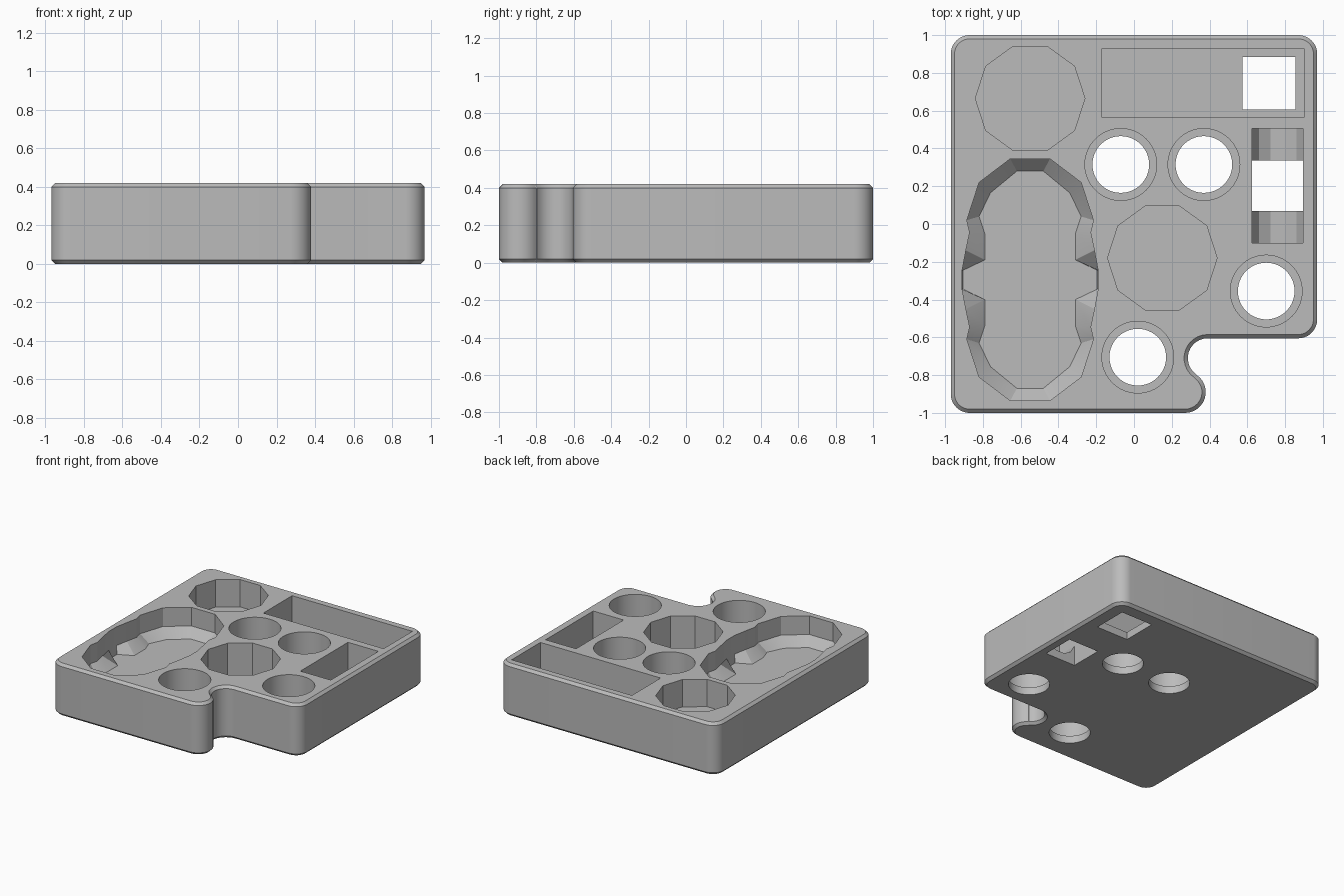
import bpy
import bmesh
from math import cos, sin, radians

if "Cube" in bpy.data.objects:
    bpy.data.objects.remove(bpy.data.objects["Cube"], do_unlink=True)

HEIGHT = 0.42
ABOVE = 0.5      # cutters reach past the top face
BELOW = -0.1     # and past the bottom face
FLOOR = 0.06
SHALLOW = 0.2

grey = bpy.data.materials.new("plain_grey")
grey.use_nodes = True
grey.diffuse_color = (0.5, 0.5, 0.5, 1)
grey.node_tree.nodes["Principled BSDF"].inputs["Base Color"].default_value = (0.5, 0.5, 0.5, 1)


def loft(name, rings):
    """Closed solid through rings of 3D points with equal counts."""
    bm = bmesh.new()
    loops = [[bm.verts.new(p) for p in ring] for ring in rings]
    n = len(loops[0])
    for lower, upper in zip(loops, loops[1:]):
        for i in range(n):
            j = (i + 1) % n
            bm.faces.new((lower[i], lower[j], upper[j], upper[i]))
    bm.faces.new(loops[0][::-1])
    bm.faces.new(loops[-1])
    bmesh.ops.recalc_face_normals(bm, faces=bm.faces)
    mesh = bpy.data.meshes.new(name)
    bm.to_mesh(mesh)
    bm.free()
    obj = bpy.data.objects.new(name, mesh)
    bpy.context.collection.objects.link(obj)
    return obj


def at_height(points, z):
    return [(x, y, z) for x, y in points]


def prism(name, points, low, high=ABOVE):
    return loft(name, [at_height(points, low), at_height(points, high)])


def polygon(x, y, radius, sides):
    step = 360 / sides
    return [(x + radius * cos(radians(i * step)), y + radius * sin(radians(i * step)))
            for i in range(sides)]


def box(x0, x1, y0, y1):
    return [(x0, y0), (x1, y0), (x1, y1), (x0, y1)]


# Tray outline: rounded corners, with a curved notch at the front
def outline(inset):
    arcs = [(-0.87, -0.9, 0.1, 180, 270),
            (0.27, -0.89, 0.11, 270, 416),
            (0.39, -0.71, -0.105, 236, 90),
            (0.87, -0.505, 0.1, 270, 360),
            (0.87, 0.9, 0.1, 0, 90),
            (-0.87, 0.9, 0.1, 90, 180)]
    points = []
    for x, y, r, start, end in arcs:
        radius = abs(r - inset)
        for i in range(13):
            a = radians(start + (end - start) * i / 12)
            points.append((x + radius * cos(a), y + radius * sin(a)))
    return points


# Chamfered tray body
CH = 0.02
tray = loft("tray", [at_height(outline(CH), 0), at_height(outline(0), CH),
                     at_height(outline(0), HEIGHT - CH), at_height(outline(CH), HEIGHT)])
tray.data.materials.append(grey)

cutters = []

# Round pockets, each with a narrower hole through the floor
for x, y in [(-0.07, 0.315), (0.37, 0.315), (0.7, -0.355), (0.02, -0.705)]:
    cutters.append(prism("round_pocket", polygon(x, y, 0.19, 64), FLOOR))
    cutters.append(prism("round_hole", polygon(x, y, 0.15, 64), BELOW, 0.2))

# Ten-sided pockets, one shallow and one deep
cutters.append(prism("shallow_pocket", polygon(-0.55, 0.665, 0.29, 10), SHALLOW))
cutters.append(prism("deep_pocket", polygon(0.15, -0.18, 0.29, 10), FLOOR))

# Long pocket with a square hole
cutters.append(prism("long_pocket", box(-0.17, 0.9, 0.565, 0.93), FLOOR))
cutters.append(prism("long_pocket_hole", box(0.575, 0.855, 0.605, 0.885), BELOW, 0.2))

# Faceted trough with a square hole
R = 0.14
side = R * cos(radians(15))
profile = [(0.76 - side, ABOVE), (0.76 + side, ABOVE)]
for a in range(-15, -180, -30):
    profile.append((0.76 + R * cos(radians(a)), 0.2 + R * sin(radians(a))))
cutters.append(loft("trough", [[(x, y, z) for x, z in profile] for y in (-0.1, 0.505)]))
cutters.append(prism("trough_hole", box(0.76 - side + 0.001, 0.76 + side - 0.001, 0.07, 0.335),
                     BELOW, 0.2))


# Large pocket with sloping lower walls and finger recesses at its sides
def mirrored(quarter):
    right = quarter + [(x, -y) for x, y in reversed(quarter)]
    full = right + [(-x, y) for x, y in reversed(right)]
    return [(x - 0.55, y - 0.295) for x, y in full]


rim = mirrored([(0.105, 0.64), (0.27, 0.515), (0.335, 0.315),
                (0.32, 0.25), (0.34, 0.155), (0.36, 0.05)])
base = mirrored([(0.07, 0.575), (0.21, 0.46), (0.27, 0.335),
                 (0.24, 0.245), (0.24, 0.105), (0.355, 0.05)])
cutters.append(loft("large_pocket", [at_height(base, SHALLOW), at_height(rim, 0.27),
                                     at_height(rim, ABOVE)]))

# Carve the tray
bpy.ops.object.select_all(action="DESELECT")
tray.select_set(True)
bpy.context.view_layer.objects.active = tray
for cutter in cutters:
    cutter.hide_render = True
    mod = tray.modifiers.new(cutter.name, "BOOLEAN")
    mod.operation = "DIFFERENCE"
    mod.solver = "EXACT"
    mod.object = cutter
    bpy.ops.object.modifier_apply(modifier=mod.name)
    bpy.data.objects.remove(cutter, do_unlink=True)

bpy.ops.object.shade_smooth_by_angle(angle=radians(24))
